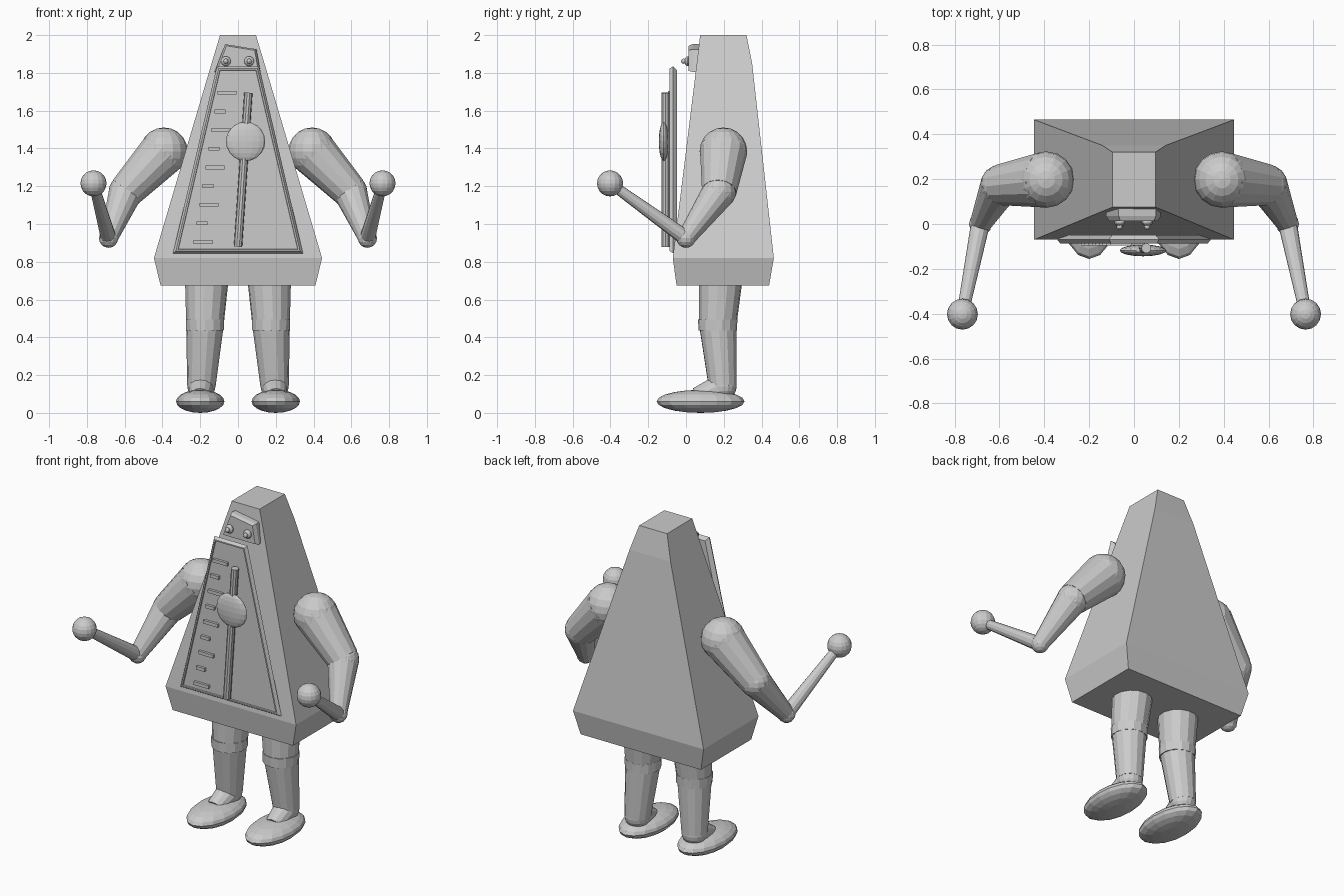
import bpy, bmesh, math
from mathutils import Vector

cube = bpy.data.objects.get("Cube")
if cube:
    bpy.data.objects.remove(cube, do_unlink=True)

grey = bpy.data.materials.new("plain_grey")
grey.use_nodes = True
COLOUR = (0.6, 0.6, 0.6, 1)
grey.diffuse_color = COLOUR
grey.node_tree.nodes["Principled BSDF"].inputs["Base Color"].default_value = COLOUR


def finish(name, bm):
    bmesh.ops.recalc_face_normals(bm, faces=bm.faces)
    mesh = bpy.data.meshes.new(name)
    bm.to_mesh(mesh)
    bm.free()
    mesh.materials.append(grey)
    obj = bpy.data.objects.new(name, mesh)
    bpy.context.collection.objects.link(obj)
    return obj


def loft(name, rings):
    """Skin a stack of equal-length vertex rings and cap both ends."""
    bm = bmesh.new()
    loops = [[bm.verts.new(p) for p in ring] for ring in rings]
    for a, b in zip(loops, loops[1:]):
        for i in range(len(a)):
            j = (i + 1) % len(a)
            bm.faces.new((a[i], a[j], b[j], b[i]))
    bm.faces.new(loops[0])
    bm.faces.new(loops[-1])
    return finish(name, bm)


def ball(name, centre, size, segments=16, rings=10):
    bm = bmesh.new()
    bmesh.ops.create_uvsphere(bm, u_segments=segments, v_segments=rings, radius=1)
    bmesh.ops.scale(bm, vec=size, verts=bm.verts)
    bmesh.ops.translate(bm, vec=centre, verts=bm.verts)
    return finish(name, bm)


def limb(name, start, end, r1, r2, sides=14):
    """Tapered cylinder between two points."""
    start, end = Vector(start), Vector(end)
    axis = end - start
    bm = bmesh.new()
    bmesh.ops.create_cone(bm, cap_ends=True, segments=sides, radius1=r1,
                          radius2=r2, depth=axis.length)
    obj = finish(name, bm)
    obj.location = (start + end) / 2
    obj.rotation_euler = axis.to_track_quat('Z', 'Y').to_euler()
    return obj


def box(name, x0, x1, y0, y1, z0, z1):
    rect = [(x0, z0), (x1, z0), (x1, z1), (x0, z1)]
    return loft(name, [[(x, y, z) for x, z in rect] for y in (y0, y1)])


# Tapered case: half width, front, back, height
case = [(0.41, -0.05, 0.44, 0.675), (0.445, -0.07, 0.465, 0.82),
        (0.14, 0.057, 0.35, 1.85), (0.095, 0.075, 0.32, 2.0)]
loft("case", [[(-w, f, z), (w, f, z), (w, b, z), (-w, b, z)]
              for w, f, b, z in case])


# Dial board with chamfered front rim and sunken field
def board(y, inset):
    low, high = 0.344 - inset * 1.3, 0.112 - inset * 0.8
    return [(-low, y, 0.845 + inset), (low, y, 0.845 + inset),
            (high, y, 1.835 - inset), (-high, y, 1.835 - inset)]


loft("dial_board", [board(-0.048, 0.02), board(-0.068, 0), board(-0.087, 0.012),
                    board(-0.087, 0.02), board(-0.08, 0.022)])

# Scale marks, alternating long and short
for i in range(9):
    left, z = -0.108 - 0.016 * i, 1.695 - 0.0988 * i
    width = 0.1 if i % 2 == 0 else 0.058
    box(f"scale_mark_{i + 1}", left, left + width, -0.095, -0.075, z - 0.01, z + 0.01)

# Pendulum
limb("pendulum_rod", (0, -0.108, 0.88), (0.055, -0.108, 1.695), 0.022, 0.022, 10)
ball("pendulum_weight", (0.04, -0.118, 1.437), (0.104, 0.026, 0.104))

# Face plate and eyes
face = [(-0.124, 1.805), (0.119, 1.805), (0.098, 1.925), (-0.068, 1.952)]
mid_x, mid_z = 0.0, 1.865
loft("face_plate", [[(mid_x + (x - mid_x) * s, y, mid_z + (z - mid_z) * s)
                     for x, z in face]
                    for y, s in ((0.09, 1), (0.035, 1), (0.014, 0.9))])
for side, x in (("right", -0.064), ("left", 0.059)):
    ball(f"{side}_eye", (x, 0.008, 1.862), (0.026, 0.016, 0.026), 12, 8)
    ball(f"{side}_pupil", (x, -0.012, 1.862), (0.014, 0.014, 0.014), 10, 6)

# Arms, drumsticks, legs and shoes
for side, s in (("left", 1), ("right", -1)):
    shoulder = (s * 0.392, 0.198, 1.385)
    elbow = (s * 0.595, 0.175, 1.17)
    wrist = (s * 0.685, 0.0, 0.925)
    tip = (s * 0.765, -0.402, 1.215)
    ball(f"{side}_shoulder", shoulder, (0.126,) * 3)
    limb(f"{side}_upper_arm", shoulder, elbow, 0.126, 0.092)
    ball(f"{side}_elbow", elbow, (0.09,) * 3)
    limb(f"{side}_forearm", elbow, wrist, 0.09, 0.048)
    ball(f"{side}_hand", wrist, (0.051,) * 3, 12, 8)
    limb(f"{side}_stick", wrist, tip, 0.042, 0.026, 12)
    ball(f"{side}_stick_ball", tip, (0.069,) * 3)

    hip = (s * 0.165, 0.184, 0.72)
    knee = (s * 0.175, 0.168, 0.47)
    ankle = (s * 0.194, 0.194, 0.14)
    limb(f"{side}_thigh", hip, knee, 0.117, 0.1)
    limb(f"{side}_knee_band", (s * 0.175, 0.168, 0.435),
         (s * 0.175, 0.168, 0.495), 0.102, 0.104)
    limb(f"{side}_shin", knee, ankle, 0.1, 0.075)
    ball(f"{side}_ankle", ankle, (0.074,) * 3)
    limb(f"{side}_instep", ankle, (s * 0.2, 0.06, 0.08), 0.07, 0.055)
    ball(f"{side}_shoe", (s * 0.2, 0.077, 0.061), (0.128, 0.233, 0.061))
